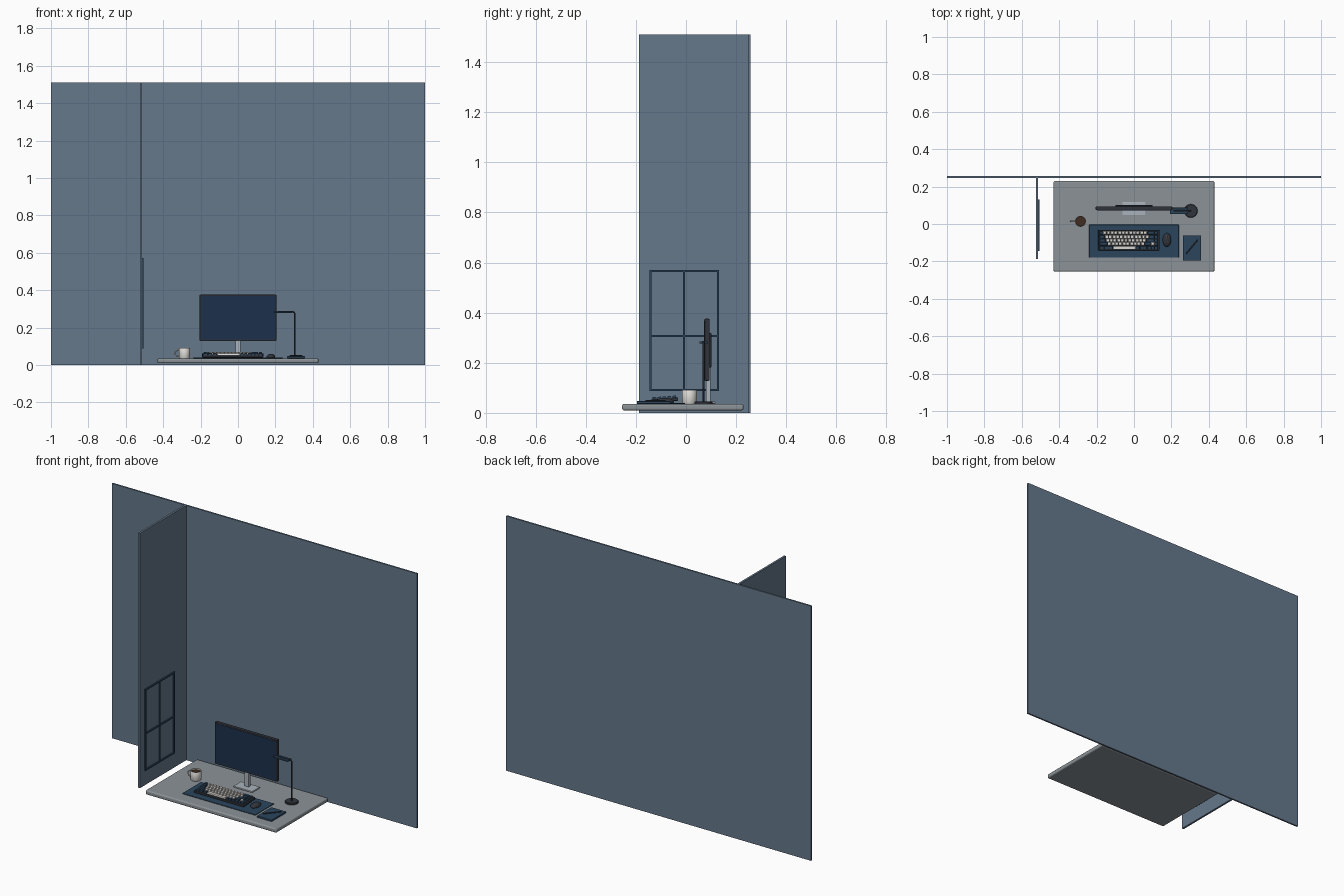
import bpy, bmesh, math
from mathutils import Vector, Matrix

if "Cube" in bpy.data.objects:
    bpy.data.objects.remove(bpy.data.objects["Cube"])


def mat(name, r, g, b):
    m = bpy.data.materials.new(name)
    m.diffuse_color = (r, g, b, 1)
    m.use_nodes = True
    m.node_tree.nodes["Principled BSDF"].inputs["Base Color"].default_value = m.diffuse_color
    return m


WALL = mat("wall_blue", 0.13, 0.19, 0.26)
DESK = mat("desk_grey", 0.26, 0.29, 0.31)
NAVY = mat("navy", 0.025, 0.06, 0.11)
DARK = mat("charcoal", 0.03, 0.035, 0.045)
SCREEN = mat("screen_blue", 0.012, 0.03, 0.07)
METAL = mat("metal_grey", 0.4, 0.45, 0.5)
CREAM = mat("cream", 0.75, 0.73, 0.7)
COFFEE = mat("coffee", 0.05, 0.025, 0.015)


def finish(ob, m, smooth=False):
    ob.data.materials.append(m)
    if smooth:
        bpy.ops.object.select_all(action='DESELECT')
        ob.select_set(True)
        bpy.context.view_layer.objects.active = ob
        bpy.ops.object.shade_smooth_by_angle(angle=math.radians(40))
    return ob


def from_bm(name, bm, m, smooth=False):
    bmesh.ops.recalc_face_normals(bm, faces=bm.faces)
    me = bpy.data.meshes.new(name)
    bm.to_mesh(me)
    bm.free()
    ob = bpy.data.objects.new(name, me)
    bpy.context.collection.objects.link(ob)
    return finish(ob, m, smooth)


def add_box(bm, lo, hi):
    lo, hi = Vector(lo), Vector(hi)
    mx = Matrix.Translation((lo + hi) / 2) @ Matrix.Diagonal((*(hi - lo), 1))
    return bmesh.ops.create_cube(bm, size=1, matrix=mx)["verts"]


def box(name, lo, hi, m, bevel=0, segs=2):
    bm = bmesh.new()
    add_box(bm, lo, hi)
    ob = from_bm(name, bm, m)
    if bevel:
        b = ob.modifiers.new("bevel", 'BEVEL')
        b.width, b.segments = bevel, segs
    return ob


def lathe(name, profile, centre, m, n=32):
    bm = bmesh.new()
    vs = [bm.verts.new((r, 0, z)) for r, z in profile]
    es = [bm.edges.new(p) for p in zip(vs, vs[1:])]
    bmesh.ops.spin(bm, geom=vs + es, axis=(0, 0, 1), cent=(0, 0, 0),
                   angle=math.tau, steps=n)
    bmesh.ops.remove_doubles(bm, verts=bm.verts, dist=1e-5)
    bmesh.ops.translate(bm, verts=bm.verts, vec=centre)
    return from_bm(name, bm, m, True)


def tube(name, pts, radius, m):
    cu = bpy.data.curves.new(name, 'CURVE')
    cu.dimensions = '3D'
    cu.bevel_depth, cu.bevel_resolution, cu.use_fill_caps = radius, 3, True
    sp = cu.splines.new('POLY')
    sp.points.add(len(pts) - 1)
    for p, co in zip(sp.points, pts):
        p.co = (*co, 1)
    ob = bpy.data.objects.new(name, cu)
    bpy.context.collection.objects.link(ob)
    cu.materials.append(m)
    return ob


# Walls
box("back_wall", (-1, 0.247, 0), (1, 0.257, 1.51), WALL)
box("side_wall", (-0.524, -0.187, 0), (-0.512, 0.247, 1.51), WALL)

# Window frame on the side wall
bm = bmesh.new()
for y in (-0.141, -0.007, 0.127):
    add_box(bm, (-0.512, y - 0.004, 0.088), (-0.505, y + 0.004, 0.571))
for z in (0.092, 0.307, 0.567):
    add_box(bm, (-0.512, -0.145, z - 0.004), (-0.504, 0.131, z + 0.004))
from_bm("window_frame", bm, NAVY)

# Desk top and mat
TOP = 0.036
box("desk_top", (-0.43, -0.255, 0.01), (0.43, 0.23, TOP), DESK, 0.008, 3)
box("desk_mat", (-0.24, -0.18, TOP), (0.24, -0.004, 0.04), NAVY, 0.001, 1)

# Monitor
box("monitor_body", (-0.205, 0.074, 0.128), (0.205, 0.094, 0.376), DARK, 0.004)
box("monitor_screen", (-0.197, 0.0725, 0.137), (0.197, 0.075, 0.368), SCREEN)
box("monitor_back", (-0.1, 0.093, 0.18), (0.1, 0.101, 0.32), DARK, 0.003)
box("monitor_neck", (-0.014, 0.08, 0.042), (0.014, 0.098, 0.2), METAL, 0.002)
box("monitor_foot", (-0.062, 0.045, TOP), (0.062, 0.118, 0.045), METAL, 0.003)

# Keyboard: case and caps share one tilt
U = 0.0197
PIVOT = Vector((-0.028, -0.14, 0.041))
TILT = Matrix.Translation(PIVOT) @ Matrix.Rotation(math.radians(4), 4, 'X')
case = box("keyboard_case", (-0.164, 0, 0), (0.164, 0.109, 0.013), DARK, 0.003)
case.matrix_world = TILT
rows = [[1.25] * 3 + [6.25] + [1] * 6,
        [2.25] + [1] * 10 + [1.75, 1, 1],
        [1.75] + [1] * 11 + [2.25, 1],
        [1.5] + [1] * 12 + [1.5, 1],
        [1] * 13 + [2, 1]]
light, dark = bmesh.new(), bmesh.new()
for r, row in enumerate(rows):
    x, y = -8 * U, 0.0055 + r * U
    for i, w in enumerate(row):
        accent = w != 6.25 and (w > 1 or i in (0, len(row) - 1) or (r == 0 and i > 3))
        vs = add_box(dark if accent else light, (x + 0.0012, y + 0.0012, 0.012),
                     (x + w * U - 0.0012, y + U - 0.0012, 0.021))
        cx, cy = x + w * U / 2, y + U / 2
        for v in vs:  # taper each cap
            if v.co.z > 0.02:
                v.co.x -= math.copysign(0.002, v.co.x - cx)
                v.co.y -= math.copysign(0.002, v.co.y - cy)
        x += w * U
from_bm("light_keys", light, CREAM).matrix_world = TILT
from_bm("dark_keys", dark, NAVY).matrix_world = TILT

# Mouse: half ellipsoid with flat base
bm = bmesh.new()
bmesh.ops.create_uvsphere(bm, u_segments=32, v_segments=16, radius=1)
bmesh.ops.bisect_plane(bm, geom=bm.verts[:] + bm.edges[:] + bm.faces[:],
                       plane_co=(0, 0, -0.3), plane_no=(0, 0, -1), clear_outer=True)
bmesh.ops.holes_fill(bm, edges=[e for e in bm.edges if e.is_boundary])
bmesh.ops.transform(bm, verts=bm.verts, matrix=Matrix.Translation((0.176, -0.085, 0.0445))
                    @ Matrix.Diagonal((0.023, 0.037, 0.015, 1)))
from_bm("mouse", bm, DARK, True)
box("mouse_wheel", (0.174, -0.072, 0.054), (0.178, -0.06, 0.060), METAL, 0.001)

# Mug, coffee and handle
MUG = (-0.286, 0.014, TOP)
lathe("mug", [(0, 0), (0.027, 0), (0.029, 0.003), (0.0295, 0.053), (0.0285, 0.0545),
              (0.0265, 0.053), (0.026, 0.006), (0, 0.006)], MUG, CREAM)
lathe("coffee", [(0, 0.045), (0.0264, 0.045)], MUG, COFFEE)
arc = [math.radians(90 + 15 * i) for i in range(13)]
tube("mug_handle", [(-0.3145 + 0.024 * math.cos(a), 0.014, 0.063 + 0.017 * math.sin(a))
                    for a in arc], 0.0035, CREAM)

# Lamp
LX, LY = 0.304, 0.07
lathe("lamp_base", [(0, 0), (0.036, 0), (0.036, 0.007), (0.033, 0.01), (0, 0.01)],
      (LX, LY, TOP), DARK)
tube("lamp_arm", [(LX, LY, 0.04), (LX, LY, 0.274), (LX - 0.003, LY, 0.281),
                  (LX - 0.01, LY, 0.284), (0.21, LY, 0.284)], 0.004, DARK)
box("lamp_head", (0.193, 0.053, 0.277), (0.29, 0.087, 0.285), NAVY, 0.002)

# Notebook and pen
box("notebook", (0.262, -0.196, TOP), (0.358, -0.062, 0.047), NAVY, 0.002)
tube("pen", [(0.278, -0.16, 0.0495), (0.342, -0.083, 0.0495)], 0.003, DARK)
